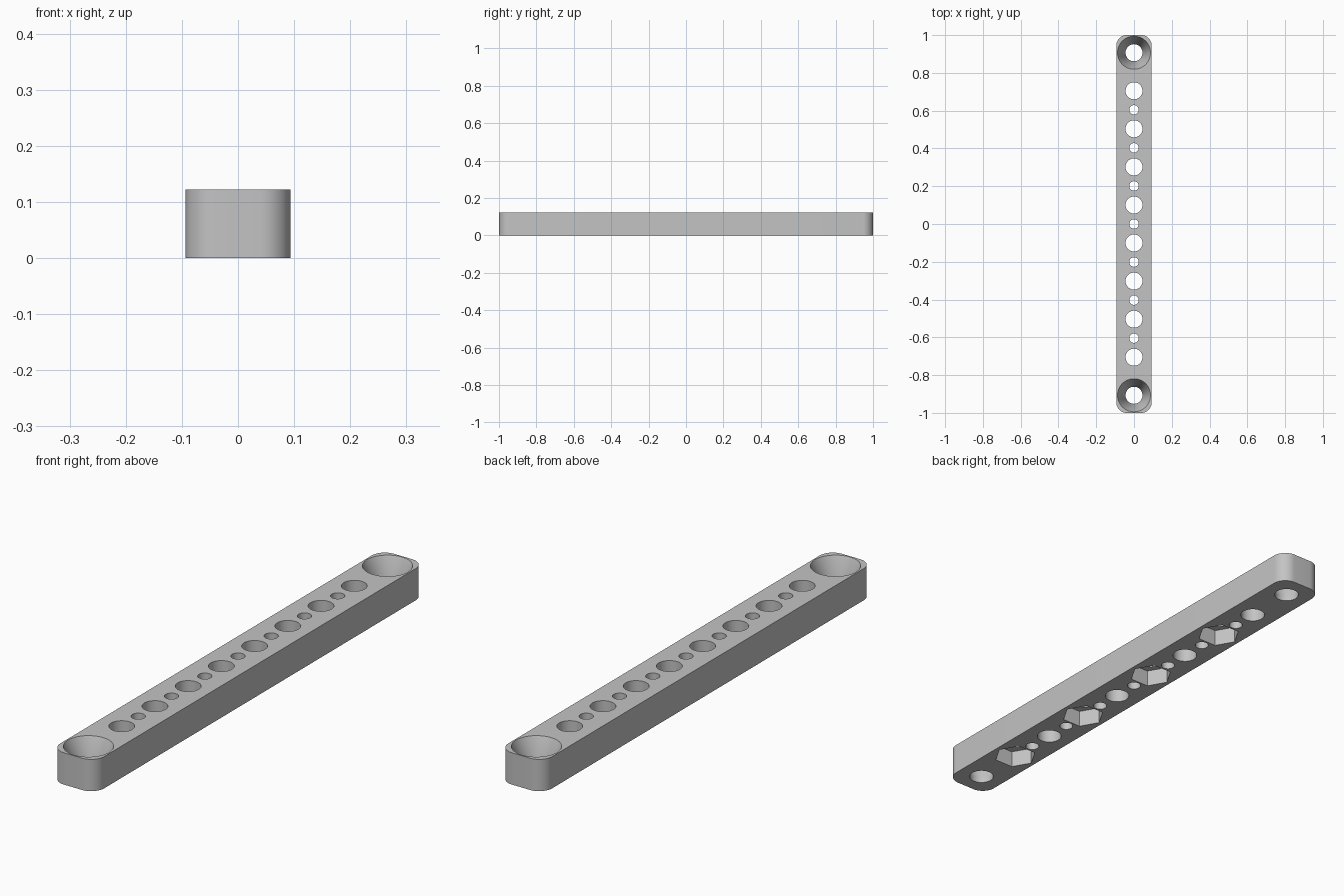
import bpy
import bmesh
from math import cos, sin, pi

LENGTH, WIDTH, HEIGHT = 2.0, 0.187, 0.122
CORNER = 0.055
PITCH = 0.2015
HOLE_R, SMALL_R, SINK_R = 0.045, 0.025, 0.0875
NUT_R, NUT_DEPTH = 0.079, 0.065
SIDES = 64

if "Cube" in bpy.data.objects:
    bpy.data.objects.remove(bpy.data.objects["Cube"], do_unlink=True)

grey = bpy.data.materials.new("plain grey")
grey.use_nodes = True
colour = (0.55, 0.55, 0.55, 1)
grey.diffuse_color = colour
grey.node_tree.nodes["Principled BSDF"].inputs["Base Color"].default_value = colour


def make_object(name, bm):
    bmesh.ops.recalc_face_normals(bm, faces=bm.faces)
    mesh = bpy.data.meshes.new(name)
    bm.to_mesh(mesh)
    bm.free()
    mesh.materials.append(grey)
    obj = bpy.data.objects.new(name, mesh)
    bpy.context.collection.objects.link(obj)
    return obj


def add_loft(bm, rings):
    """Skin a stack of equal-sized rings and cap both ends."""
    loops = [[bm.verts.new(p) for p in ring] for ring in rings]
    n = len(loops[0])
    for low, high in zip(loops, loops[1:]):
        for i in range(n):
            j = (i + 1) % n
            bm.faces.new((low[i], low[j], high[j], high[i]))
    bm.faces.new(loops[0][::-1])
    bm.faces.new(loops[-1])


def add_turned(bm, y, profile, sides=SIDES):
    """Revolve (radius, z) pairs round a vertical axis at y."""
    add_loft(bm, [[(r * cos(2 * pi * i / sides), y + r * sin(2 * pi * i / sides), z)
                   for i in range(sides)] for r, z in profile])


# Bar with rounded corners
outline = []
steps = 12
for k, (sx, sy) in enumerate([(1, 1), (-1, 1), (-1, -1), (1, -1)]):
    for i in range(steps + 1):
        a = (k + i / steps) * pi / 2
        outline.append((sx * (WIDTH / 2 - CORNER) + CORNER * cos(a),
                        sy * (LENGTH / 2 - CORNER) + CORNER * sin(a)))
bm = bmesh.new()
add_loft(bm, [[(x, y, z) for x, y in outline] for z in (0, HEIGHT)])
bar = make_object("drilled_bar", bm)

# Through holes: large and small alternate along the bar
below, above = -0.05, HEIGHT + 0.05
holes = bmesh.new()
for i in range(-7, 8):
    r = HOLE_R if i % 2 else SMALL_R
    add_turned(holes, i * PITCH / 2, [(r, below), (r, above)])

# Deep countersunk holes at both ends
for side in (-1, 1):
    add_turned(holes, side * PITCH * 4.5,
               [(HOLE_R, below), (HOLE_R, 0.02), (SINK_R, HEIGHT), (SINK_R, above)])

# Hexagonal nut pockets under every other large hole
pockets = bmesh.new()
for i in (-7, -3, 1, 5):
    add_turned(pockets, i * PITCH / 2, [(NUT_R, below), (NUT_R, NUT_DEPTH)], 6)

# Cut everything out of the bar
bpy.ops.object.select_all(action='DESELECT')
bpy.context.view_layer.objects.active = bar
bar.select_set(True)
for name, cutter_bm in (("hole_cutter", holes), ("pocket_cutter", pockets)):
    cutter = make_object(name, cutter_bm)
    cutter.hide_render = True
    mod = bar.modifiers.new(name, 'BOOLEAN')
    mod.operation = 'DIFFERENCE'
    mod.solver = 'EXACT'
    mod.object = cutter
    bpy.ops.object.modifier_apply(modifier=mod.name)
    bpy.data.objects.remove(cutter, do_unlink=True)

bpy.ops.object.shade_smooth_by_angle(angle=pi / 6)
